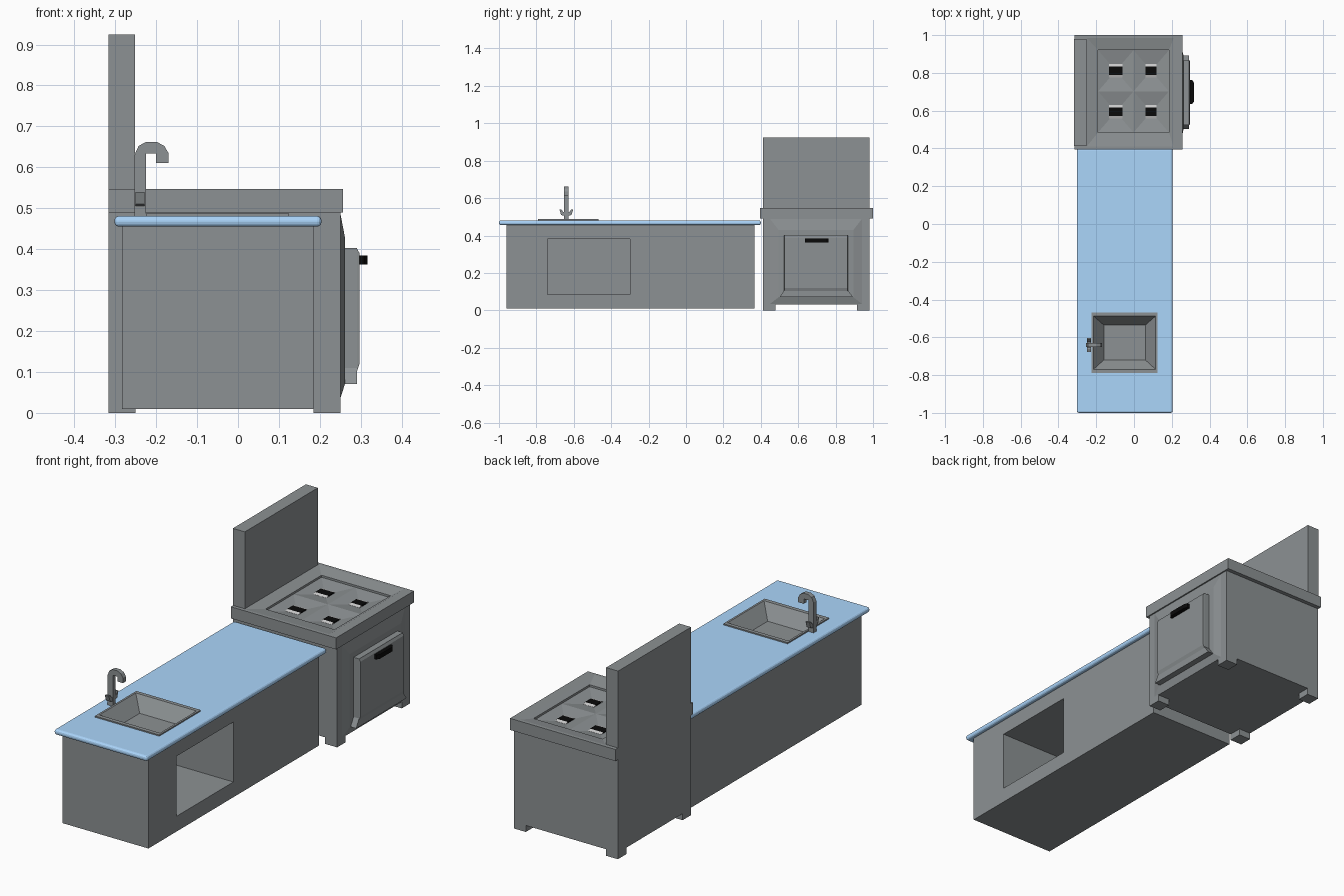
import bpy, bmesh

if "Cube" in bpy.data.objects:
    bpy.data.objects.remove(bpy.data.objects["Cube"])

def material(name, rgb):
    m = bpy.data.materials.new(name)
    m.diffuse_color = (*rgb, 1)
    return m

STEEL = material("steel_grey", (0.2, 0.215, 0.222))
BLUE = material("worktop_blue", (0.41, 0.67, 0.97))
BLACK = material("black", (0.003, 0.003, 0.003))
WHITE = material("white", (0.75, 0.75, 0.73))

# Steel tone for every part without its own colour
STEEL.diffuse_color = (0.263, 0.283, 0.292, 1)

def finish(name, bm, mat=STEEL, recalc=True):
    if recalc:
        bmesh.ops.recalc_face_normals(bm, faces=bm.faces)
    me = bpy.data.meshes.new(name)
    bm.to_mesh(me)
    bm.free()
    ob = bpy.data.objects.new(name, me)
    bpy.context.collection.objects.link(ob)
    me.materials.append(mat)
    return ob

def loft(name, rings, axis="z", mat=STEEL):
    """Closed skin through rectangles (a0, a1, b0, b1, height along axis)."""
    bm = bmesh.new()
    loops = []
    for a0, a1, b0, b1, c in rings:
        pts = [(a0, b0), (a1, b0), (a1, b1), (a0, b1)]
        loops.append([bm.verts.new((a, b, c) if axis == "z" else (c, a, b)) for a, b in pts])
    for p, q in zip(loops, loops[1:]):
        for i in range(4):
            j = (i + 1) % 4
            bm.faces.new((p[i], p[j], q[j], q[i]))
    bm.faces.new(loops[0])
    bm.faces.new(loops[-1])
    return finish(name, bm, mat)

def box(name, x0, x1, y0, y1, z0, z1, mat=STEEL):
    return loft(name, [(x0, x1, y0, y1, z0), (x0, x1, y0, y1, z1)], mat=mat)

def prism(name, pts, axis, lo, hi, mat=STEEL):
    """Extrude a 2D outline along x or y."""
    bm = bmesh.new()
    at = lambda a, b, c: (c, a, b) if axis == "x" else (a, c, b)
    p = [bm.verts.new(at(a, b, lo)) for a, b in pts]
    q = [bm.verts.new(at(a, b, hi)) for a, b in pts]
    bm.faces.new(p)
    bm.faces.new(q)
    for i in range(len(pts)):
        j = (i + 1) % len(pts)
        bm.faces.new((p[i], p[j], q[j], q[i]))
    return finish(name, bm, mat)

# Counter cabinet with open cupboard
cabinet = loft("cabinet", [(-0.96, 0.365, 0.01, 0.46, -0.283), (-0.96, 0.365, 0.01, 0.46, 0.185),
                           (-0.74, -0.30, 0.085, 0.38, 0.185), (-0.74, -0.30, 0.085, 0.38, -0.26)], "x")

# Worktop with rounded edge
worktop = box("worktop", -0.302, 0.204, -1.0, 0.40, 0.455, 0.481, BLUE)
bev = worktop.modifiers.new("round", "BEVEL")
bev.width, bev.segments = 0.011, 3

# Sink opening
cutter = box("sink_cutter", -0.213, 0.113, -0.778, -0.482, 0.40, 0.55)
cutter.hide_render = True
cutter.hide_viewport = True
for ob in (cabinet, worktop):
    cut = ob.modifiers.new("sink_hole", "BOOLEAN")
    cut.object, cut.operation, cut.solver = cutter, "DIFFERENCE", "EXACT"

# Sink basin
loft("sink", [(-0.165, 0.065, -0.725, -0.53, 0.41), (-0.212, 0.112, -0.777, -0.483, 0.478),
              (-0.225, 0.125, -0.79, -0.468, 0.478), (-0.225, 0.125, -0.79, -0.468, 0.487),
              (-0.215, 0.115, -0.77, -0.487, 0.487), (-0.16, 0.06, -0.72, -0.535, 0.42)])

# Tap and its levers
prism("tap", [(-.253, .48), (-.253, .63), (-.243, .652), (-.225, .662), (-.198, .662), (-.18, .652),
              (-.17, .635), (-.17, .61), (-.2, .61), (-.2, .634), (-.225, .634), (-.225, .48)],
      "y", -0.651, -0.629)
prism("tap_levers", [(-.64, .502), (-.612, .51), (-.603, .54), (-.612, .54), (-.625, .525), (-.655, .525),
                     (-.668, .54), (-.677, .54), (-.668, .51)], "x", -0.25, -0.228)

# Cooker body, legs and back panel
box("cooker_body", -0.316, 0.25, 0.413, 0.98, 0.032, 0.492)
for x in (-0.316, 0.185):
    for y in (0.413, 0.915):
        box("cooker_leg", x, x + 0.065, y, y + 0.065, 0, 0.034)
box("back_panel", -0.317, -0.252, 0.413, 0.98, 0.49, 0.925)

# Cooker top with sunken hob tray
loft("cooker_top", [(-0.316, 0.257, 0.395, 1.0, 0.49), (-0.316, 0.257, 0.395, 1.0, 0.547),
                    (-0.25, 0.21, 0.41, 0.985, 0.547), (-0.19, 0.185, 0.485, 0.92, 0.535),
                    (-0.19, 0.185, 0.485, 0.92, 0.50)])

# Four dished burner plates
bm = bmesh.new()
xs, ys = (-0.19, -0.0025, 0.185), (0.485, 0.7025, 0.92)
for i in range(2):
    for j in range(2):
        x0, x1, y0, y1 = xs[i], xs[i + 1], ys[j], ys[j + 1]
        rim = [bm.verts.new((x, y, 0.525)) for x, y in ((x0, y0), (x1, y0), (x1, y1), (x0, y1))]
        mid = bm.verts.new(((x0 + x1) / 2, (y0 + y1) / 2, 0.506))
        for k in range(4):
            bm.faces.new((rim[k], rim[(k + 1) % 4], mid))
finish("hob_plates", bm, recalc=False)

# Low burners with sloping white ends
for x, w in ((-0.097, 0.036), (0.089, 0.029)):
    for y in (0.594, 0.811):
        box("burner", x - w, x + w, y - 0.022, y + 0.022, 0.503, 0.518, BLACK)
        for s in (-1, 1):
            prism("burner_end", [(y + s * 0.02, 0.503), (y + s * 0.036, 0.503), (y + s * 0.036, 0.513),
                                 (y + s * 0.022, 0.518), (y + s * 0.02, 0.517)], "x", x - w, x + w, WHITE)

# Oven front, flared door and handle
loft("oven_surround", [(0.45, 0.94, 0.035, 0.488, 0.245), (0.45, 0.94, 0.035, 0.488, 0.25),
                       (0.495, 0.895, 0.07, 0.43, 0.261)], "x")
prism("oven_door", [(.502, .07), (.893, .07), (.865, .11), (.865, .403), (.525, .403), (.525, .11)],
      "x", 0.255, 0.291)
loft("door_panel", [(0.525, 0.865, 0.10, 0.403, 0.29), (0.526, 0.864, 0.12, 0.39, 0.297)], "x")
loft("oven_handle", [(0.635, 0.762, 0.363, 0.385, 0.294), (0.635, 0.762, 0.363, 0.385, 0.308),
                     (0.648, 0.749, 0.363, 0.385, 0.317)], "x", BLACK)

for m in bpy.data.materials:
    if m.users and not m.is_grease_pencil:
        m.use_nodes = True
        m.node_tree.nodes["Principled BSDF"].inputs["Base Color"].default_value = m.diffuse_color
